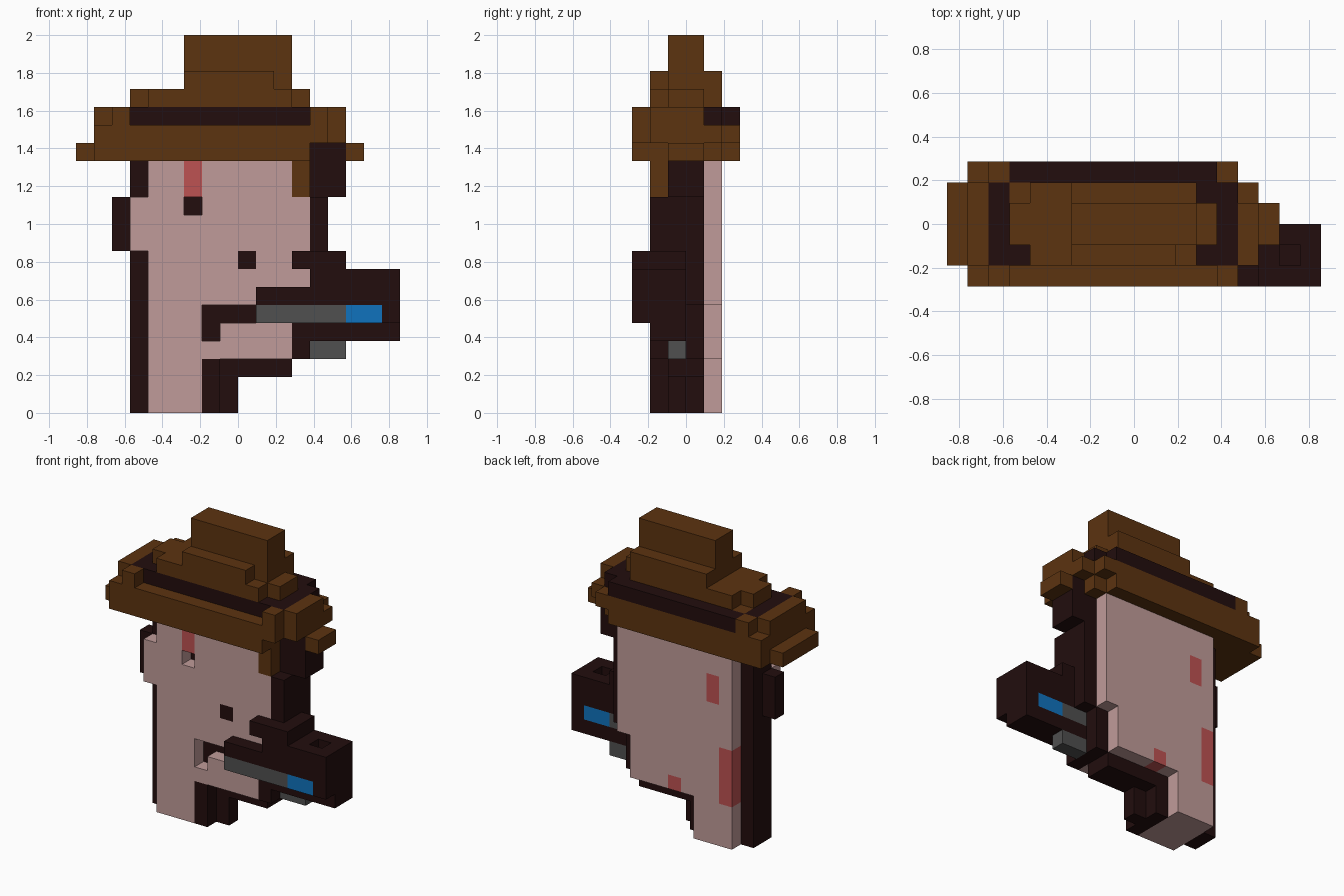
import bpy
import bmesh
from mathutils import Vector

default_cube = bpy.data.objects.get("Cube")
if default_cube:
    bpy.data.objects.remove(default_cube, do_unlink=True)

UNIT = 2 / 21              # edge length of one block
ORIGIN = Vector((9, 3, 0))  # grid corner that lands on the world origin

COLOURS = {
    "pale_pink": (0.53, 0.33, 0.32),
    "dark_maroon": (0.016, 0.004, 0.004),
    "hat_brown": (0.107, 0.033, 0.005),
    "wound_red": (0.51, 0.084, 0.084),
    "steel_grey": (0.08, 0.08, 0.08),
    "bright_blue": (0.005, 0.17, 0.51),
}


def make_material(name, rgb):
    mat = bpy.data.materials.new(name)
    mat.use_nodes = True
    mat.diffuse_color = (*rgb, 1)
    shader = mat.node_tree.nodes["Principled BSDF"]
    shader.inputs["Base Color"].default_value = (*rgb, 1)
    shader.inputs["Roughness"].default_value = 0.9
    return mat


materials = {name: make_material(name, rgb) for name, rgb in COLOURS.items()}
grid = {}  # block position -> (part, colour)


def cells(x, y, z):
    """Positions in a box; each span is one index or a first/last pair."""
    spans = [s if isinstance(s, tuple) else (s, s) for s in (x, y, z)]
    ranges = [range(a, b + 1) for a, b in spans]
    return [(i, j, k) for i in ranges[0] for j in ranges[1] for k in ranges[2]]


def fill(part, colour, *boxes):
    for box in boxes:
        for cell in cells(*box):
            grid[cell] = (part, colour)


def carve(*boxes):
    for box in boxes:
        for cell in cells(*box):
            grid.pop(cell, None)


FULL = (1, 4)  # depth of the head
CORE = (2, 3)  # depth of the dark outline

# Head: neck, jaw, skull and ear
fill("head", "pale_pink",
     ((4, 6), FULL, (0, 2)),
     ((4, 11), FULL, (3, 5)),
     ((4, 12), FULL, (6, 13)),
     (3, 1, (9, 11)))

# Dark outline around the head
fill("outline", "dark_maroon",
     (3, CORE, (0, 13)),
     (2, 2, (9, 11)),
     (7, (1, 3), (0, 2)),
     (8, 2, (0, 1)),
     ((8, 11), CORE, 2),
     (12, (1, 3), (3, 5)),
     (13, (1, 3), (6, 11)),
     ((13, 14), CORE, (12, 14)))

# Face: eye hole with a streak, second eye, open mouth
carve((6, 1, 11), (7, 1, (4, 5)), ((8, 9), 1, 5))
fill("face_marks", "dark_maroon",
     (6, 2, 11), (9, 1, 8), (7, 2, (4, 5)), ((8, 9), 2, 5))

# Wounds on the front and back of the head
fill("wounds", "wound_red",
     (6, 1, (12, 13)),
     (5, 4, (10, 11)),
     (4, 4, (3, 6)),
     (8, 4, 3))

# Lock of hair below the brim
fill("hair_lock", "hat_brown", (12, 1, (12, 13)))

# Held device: body, barrel, sight, trigger and inlays
fill("device_body", "dark_maroon",
     ((12, 17), (1, 2), 4),
     ((10, 17), 0, (5, 6)),
     ((13, 17), (1, 2), (5, 7)),
     ((13, 17), 0, 7),
     ((12, 14), 0, 8),
     ((13, 14), (1, 2), 8))
carve((16, 1, 7))
fill("device_steel", "steel_grey",
     ((10, 14), 0, 5), ((13, 14), 2, 5), ((13, 14), 2, 3))
fill("device_light", "bright_blue", ((15, 16), (0, 2), 5))

# Hat brim, curled up at the edges
fill("hat_brim", "hat_brown",
     ((1, 12), (0, 5), 14),
     (0, FULL, 14),
     (15, CORE, 14),
     (13, 4, 14),
     ((1, 13), (0, 5), 15),
     (14, FULL, 15),
     (1, FULL, 16),
     (14, (1, 3), 16),
     (2, 0, 16), (13, 0, 16), (2, 5, 16))

# Hat crown, stepped up to a narrow top
fill("hat_crown", "hat_brown",
     ((3, 11), (2, 4), 16),
     ((4, 11), FULL, 17),
     ((3, 12), CORE, 17),
     ((6, 10), 1, 18),
     ((6, 11), 4, 18),
     ((6, 11), CORE, (18, 20)))

# Hat band running round the crown
fill("hat_band", "dark_maroon",
     ((3, 12), 1, 16),
     ((3, 12), 5, 16),
     (2, FULL, 16),
     ((12, 13), FULL, 16))

# The six sides of a block: outward step and the two directions across it
SIDES = []
for axis in range(3):
    for sign in (-1, 1):
        step, u, v = Vector(), Vector(), Vector()
        step[axis] = sign
        u[(axis + 1) % 3] = 1
        v[(axis + 2) % 3] = 1
        SIDES.append((step, u, v) if sign > 0 else (step, v, u))


def build_part(part):
    """Turn the exposed block sides of one part into a flat-faced mesh."""
    bm = bmesh.new()
    names = sorted({c for p, c in grid.values() if p == part})
    corners = {}

    def vertex(point):
        key = tuple(round(c) for c in point)
        if key not in corners:
            corners[key] = bm.verts.new((Vector(key) - ORIGIN) * UNIT)
        return corners[key]

    for cell, (owner, colour) in grid.items():
        if owner != part:
            continue
        for step, u, v in SIDES:
            base = Vector(cell)
            if tuple(int(c) for c in base + step) in grid:
                continue
            start = base + Vector([max(c, 0) for c in step])
            loop = (start, start + u, start + u + v, start + v)
            face = bm.faces.new([vertex(p) for p in loop])
            face.material_index = names.index(colour)
    bmesh.ops.dissolve_limit(bm, angle_limit=0.01, verts=bm.verts[:],
                             edges=bm.edges[:], delimit={"MATERIAL"})
    mesh = bpy.data.meshes.new(part)
    bm.to_mesh(mesh)
    bm.free()
    for name in names:
        mesh.materials.append(materials[name])
    bpy.context.collection.objects.link(bpy.data.objects.new(part, mesh))


for part in sorted({p for p, c in grid.values()}):
    build_part(part)
